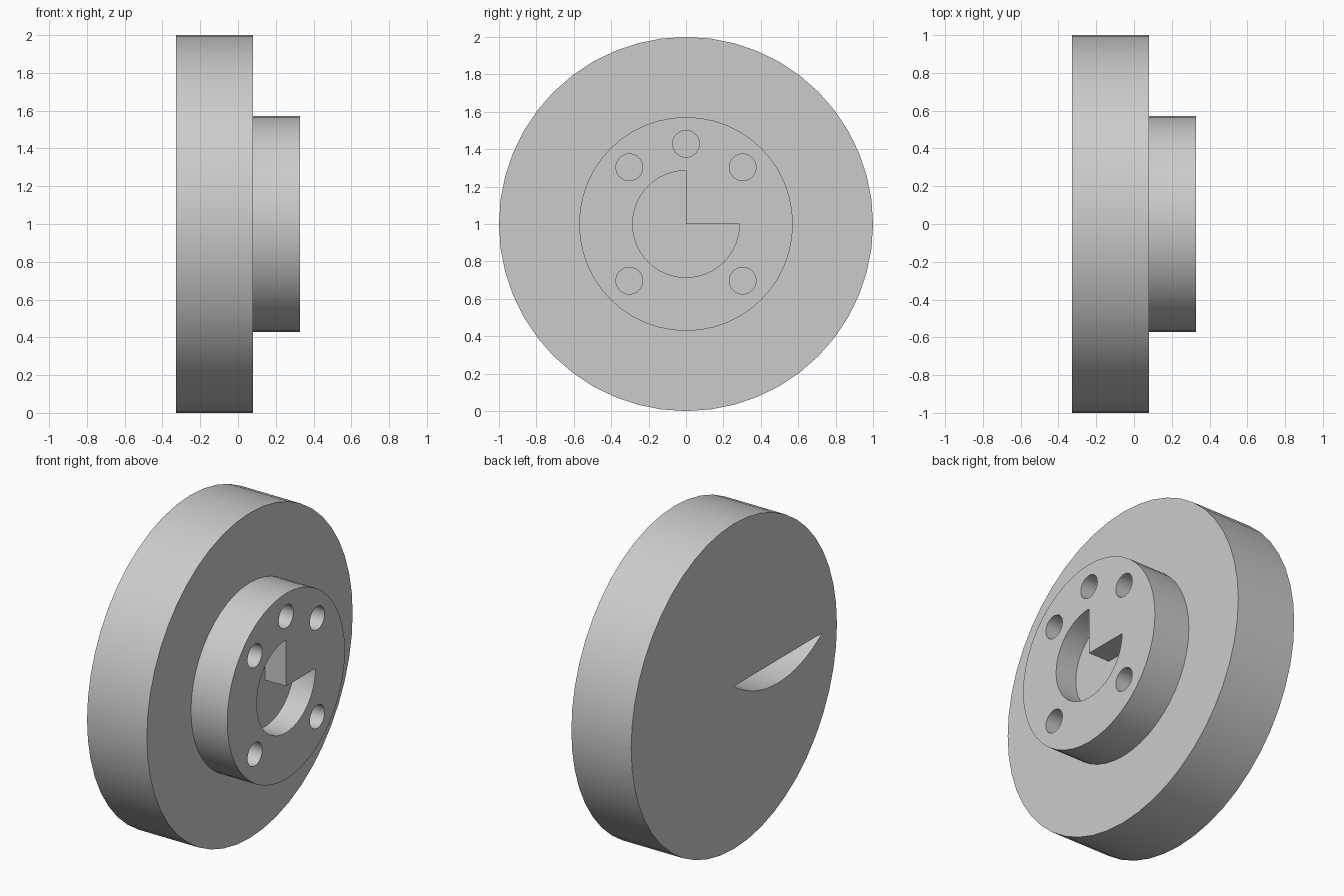
import bpy, bmesh
from math import sin, cos, pi, radians, asin

cube = bpy.data.objects.get("Cube")
if cube:
    bpy.data.objects.remove(cube, do_unlink=True)

grey = bpy.data.materials.new("light_grey")
grey.use_nodes = True
grey.diffuse_color = (0.6, 0.6, 0.6, 1)
grey.node_tree.nodes["Principled BSDF"].inputs["Base Color"].default_value = (0.6, 0.6, 0.6, 1)

U = 1 / 7               # design unit: the flange radius is seven units
BACK, STEP, FRONT = -0.327, 0.08, 0.327


def arc(radius, start, end, steps, y=0, z=1):
    """Points of an arc in the y-z plane, angles in radians from +y."""
    return [(y + radius * cos(start + (end - start) * i / steps),
             z + radius * sin(start + (end - start) * i / steps))
            for i in range(steps + 1)]


def circle(radius, steps, y=0, z=1):
    return arc(radius, 0, 2 * pi, steps, y, z)[:-1]


def prism(name, outline, x0, x1):
    """Extrude a y-z outline along x."""
    bm = bmesh.new()
    base = bm.faces.new([bm.verts.new((x0, y, z)) for y, z in outline])
    top = bmesh.ops.extrude_face_region(bm, geom=[base])["geom"]
    bmesh.ops.translate(bm, vec=(x1 - x0, 0, 0),
                        verts=[v for v in top if isinstance(v, bmesh.types.BMVert)])
    bmesh.ops.recalc_face_normals(bm, faces=bm.faces)
    mesh = bpy.data.meshes.new(name)
    bm.to_mesh(mesh)
    bm.free()
    mesh.materials.append(grey)
    obj = bpy.data.objects.new(name, mesh)
    bpy.context.collection.objects.link(obj)
    return obj


def finish(obj, cutters):
    """Cut the pockets, remove the cutters and smooth the round walls."""
    bpy.ops.object.select_all(action='DESELECT')
    bpy.context.view_layer.objects.active = obj
    obj.select_set(True)
    for cutter in cutters:
        cutter.hide_render = True
        mod = obj.modifiers.new("cut", 'BOOLEAN')
        mod.operation, mod.solver, mod.object = 'DIFFERENCE', 'EXACT', cutter
        bpy.ops.object.modifier_apply(modifier=mod.name)
        bpy.data.objects.remove(cutter, do_unlink=True)
    bpy.ops.object.shade_smooth_by_angle(angle=radians(30))


# Flange disc with a shallow segment-shaped slot in its back
flange = prism("flange_disc", circle(7 * U, 48), BACK, STEP)
half = asin(3 / 5)
segment = arc(5 * U, -pi / 2 - half, -pi / 2 + half, 16, y=-3 * U, z=1 + 4 * U)
finish(flange, [prism("slot_cutter", segment, BACK - 0.1, BACK + 0.2)])

# Raised hub with a three-quarter round pocket and five blind holes
hub = prism("hub", circle(4 * U, 48), STEP, FRONT)
pocket = arc(2 * U, pi / 2, 2 * pi, 36) + [(0, 1)]
cutters = [prism("pocket_cutter", pocket, FRONT - U, FRONT + 0.1)]
for degrees in (45, 90, 135, 225, 315):
    a = radians(degrees)
    hole = circle(U / 2, 32, 3 * U * cos(a), 1 + 3 * U * sin(a))
    cutters.append(prism("hole_cutter", hole, FRONT - U, FRONT + 0.1))
finish(hub, cutters)
